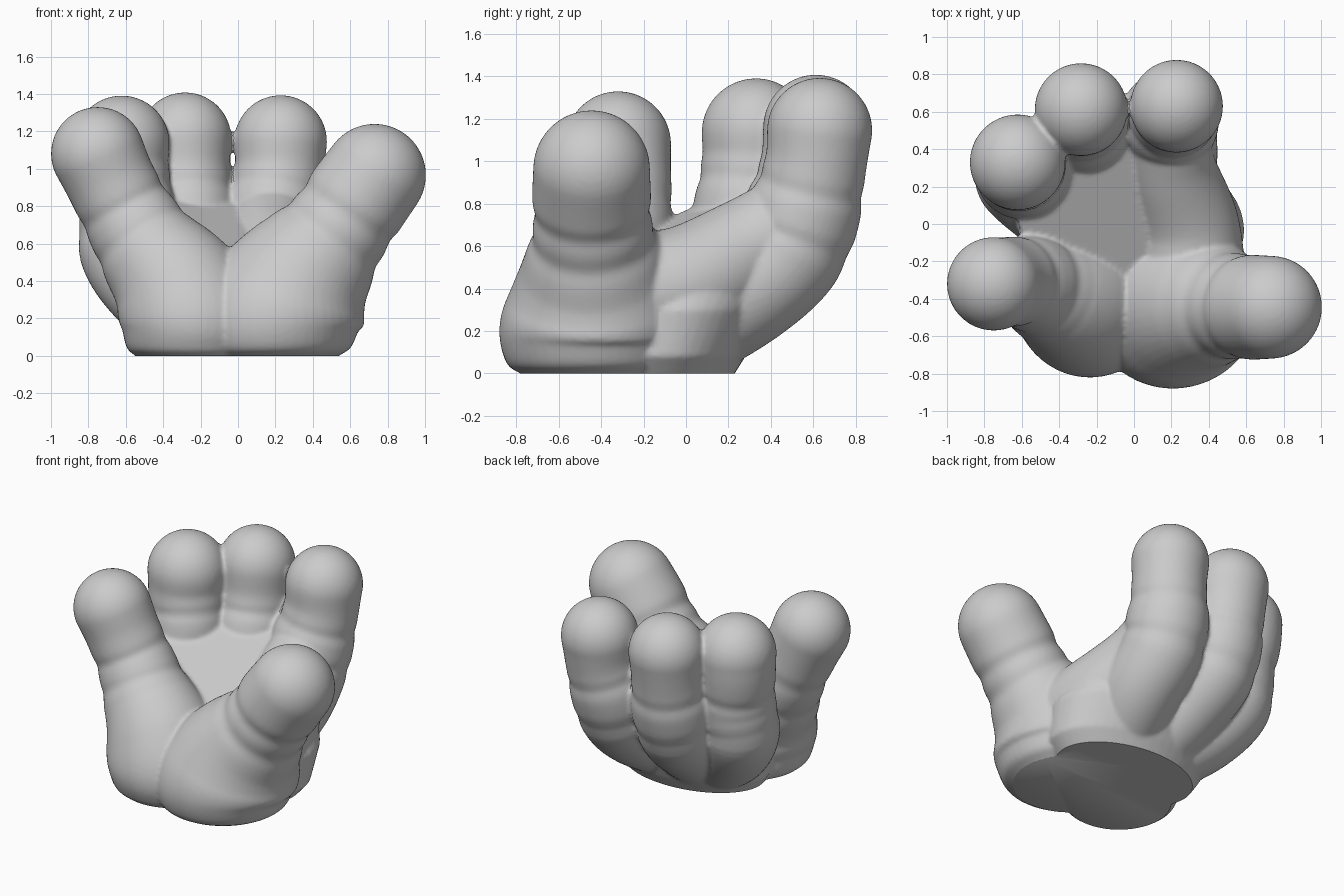
import bpy, bmesh, math
from mathutils import Vector

cube = bpy.data.objects.get("Cube")
if cube:
    bpy.data.objects.remove(cube, do_unlink=True)

grey = bpy.data.materials.new("clay grey")
grey.use_nodes = True
grey.diffuse_color = (0.6, 0.6, 0.6, 1)
grey.node_tree.nodes["Principled BSDF"].inputs["Base Color"].default_value = (0.6, 0.6, 0.6, 1)
SIDES = 48
UP = Vector((0, 0, 1))


def spline(points, steps=8):
    """Smooth path through (x, y, z, radius) points."""
    pts = [Vector(p) for p in points]
    pts = [2 * pts[0] - pts[1]] + pts + [2 * pts[-1] - pts[-2]]
    out = []
    for a, b, c, d in zip(pts, pts[1:], pts[2:], pts[3:]):
        for i in range(steps):
            t = i / steps
            out.append(0.5 * (2 * b + (c - a) * t + (2 * a - 5 * b + 4 * c - d) * t * t
                              + (3 * b - a - 3 * c + d) * t ** 3))
    return out + [pts[-2]]


def skin(bm, rings):
    """Closed surface over a stack of rings."""
    bm.faces.new(rings[0][::-1])
    bm.faces.new(rings[-1])
    for a, b in zip(rings, rings[1:]):
        for i in range(SIDES):
            j = (i + 1) % SIDES
            bm.faces.new((a[i], a[j], b[j], b[i]))


def cut(bm, point, normal):
    """Slice away the side the normal points to and close the cut."""
    geom = bm.verts[:] + bm.edges[:] + bm.faces[:]
    res = bmesh.ops.bisect_plane(bm, geom=geom, plane_co=point, plane_no=normal, clear_outer=True)
    edges = [e for e in res["geom_cut"] if isinstance(e, bmesh.types.BMEdge)]
    bmesh.ops.contextual_create(bm, geom=edges)
    bmesh.ops.recalc_face_normals(bm, faces=bm.faces)


def tube(bm, points, creases=(), upright=0.01):
    """Round-tipped tube with soft wrinkles; rings stay level near the ground, up to 'upright'."""
    path = spline(points)
    centres = [p.to_3d() for p in path]
    radii = [p.w * (1 - sum(0.04 * math.exp(-((p.z - c) / 0.035) ** 2) for c in creases)) for p in path]
    dirs = []
    for i, c in enumerate(centres):
        d = (centres[min(i + 1, len(path) - 1)] - centres[max(i - 1, 0)]).normalized()
        dirs.append(UP.lerp(d, min(1, max(0, c.z / upright))).normalized())
    tip, d, r = centres[-1], dirs[-1], radii[-1]
    for k in range(1, 12):
        a = math.pi / 2 * k / 11.3
        centres.append(tip + d * r * math.sin(a))
        radii.append(r * math.cos(a))
        dirs.append(d)
    rings = []
    for c, d, r in zip(centres, dirs, radii):
        u = Vector((0, 1, -0.6)).cross(d).normalized()
        v = d.cross(u)
        rings.append([bm.verts.new(c + r * (u * math.cos(t) + v * math.sin(t)))
                      for t in (2 * math.pi * i / SIDES for i in range(SIDES))])
    skin(bm, rings)


bm = bmesh.new()

# Palm body: stacked ovals (x, y, z, half width, half depth), sliced by the tilted palm surface
rings = []
for x, y, z, w, h in ((0, -0.12, -0.1, 0.4, 0.28), (0, -0.1, 0, 0.5, 0.33),
                      (0.01, -0.09, 0.08, 0.56, 0.37), (0, -0.03, 0.3, 0.59, 0.42),
                      (-0.08, 0.05, 0.6, 0.55, 0.48), (-0.08, 0.1, 0.95, 0.53, 0.5)):
    rings.append([bm.verts.new((x + w * math.cos(t), y + h * math.sin(t), z))
                  for t in (2 * math.pi * i / SIDES for i in range(SIDES))])
skin(bm, rings)
cut(bm, (0, 0, 0.65), (0.2, -0.4, 1))

# Thumb and little finger, each growing out of a heel lobe of the hand
tube(bm, [
    (0.17, -0.4, -0.08, 0.25), (0.18, -0.42, 0, 0.36), (0.19, -0.43, 0.06, 0.42),
    (0.21, -0.43, 0.2, 0.45), (0.29, -0.42, 0.35, 0.42), (0.43, -0.43, 0.54, 0.335),
    (0.54, -0.44, 0.69, 0.285), (0.64, -0.445, 0.84, 0.28), (0.73, -0.445, 0.965, 0.275)],
    (0.64, 0.76), 0.5)
tube(bm, [
    (-0.22, -0.4, -0.08, 0.23), (-0.22, -0.41, 0, 0.33), (-0.23, -0.42, 0.06, 0.37),
    (-0.24, -0.43, 0.2, 0.39), (-0.32, -0.4, 0.37, 0.355), (-0.46, -0.35, 0.55, 0.29),
    (-0.58, -0.31, 0.74, 0.25), (-0.675, -0.31, 0.92, 0.24), (-0.75, -0.32, 1.08, 0.25)],
    (0.63, 0.8), 0.5)

# Three long fingers curling up from the back of the palm, with fuller pads at the root
tube(bm, [
    (0.12, 0, 0.2, 0.25), (0.18, 0.29, 0.39, 0.26), (0.18, 0.48, 0.57, 0.265),
    (0.19, 0.56, 0.77, 0.265), (0.22, 0.61, 0.98, 0.24), (0.228, 0.63, 1.145, 0.248)], (0.64, 0.88))
tube(bm, [
    (-0.12, 0, 0.2, 0.25), (-0.21, 0.27, 0.4, 0.26), (-0.26, 0.46, 0.57, 0.265),
    (-0.27, 0.54, 0.77, 0.265), (-0.28, 0.59, 0.98, 0.24), (-0.283, 0.612, 1.16, 0.248)], (0.64, 0.88))
tube(bm, [
    (-0.24, -0.03, 0.19, 0.25), (-0.46, 0.13, 0.37, 0.255), (-0.59, 0.25, 0.57, 0.26),
    (-0.59, 0.29, 0.78, 0.255), (-0.62, 0.325, 1, 0.25), (-0.622, 0.33, 1.135, 0.256)], (0.64, 0.88))

# Fleshy ridge between the thumb and the index finger
tube(bm, [(0.3, -0.28, 0.36, 0.3), (0.28, 0, 0.42, 0.28),
          (0.2, 0.28, 0.58, 0.245), (0.18, 0.48, 0.7, 0.23)])

# Fuse all parts into one soft skin
bmesh.ops.recalc_face_normals(bm, faces=bm.faces)
mesh = bpy.data.meshes.new("open_hand")
bm.to_mesh(mesh)
bm.free()
hand = bpy.data.objects.new("open_hand", mesh)
bpy.context.collection.objects.link(hand)
remesh = hand.modifiers.new("fuse", "REMESH")
remesh.mode = "VOXEL"
remesh.voxel_size = 0.014
soften = hand.modifiers.new("soften", "SMOOTH")
soften.factor = 0.5
soften.iterations = 4
bpy.ops.object.select_all(action="DESELECT")
hand.select_set(True)
bpy.context.view_layer.objects.active = hand
for modifier in ("fuse", "soften"):
    bpy.ops.object.modifier_apply(modifier=modifier)

# Flat underside
bm = bmesh.new()
bm.from_mesh(hand.data)
cut(bm, (0, 0, 0), (0, 0, -1))
bm.to_mesh(hand.data)
bm.free()
hand.data.materials.clear()
hand.data.materials.append(grey)
bpy.ops.object.shade_smooth_by_angle(angle=math.radians(40))
